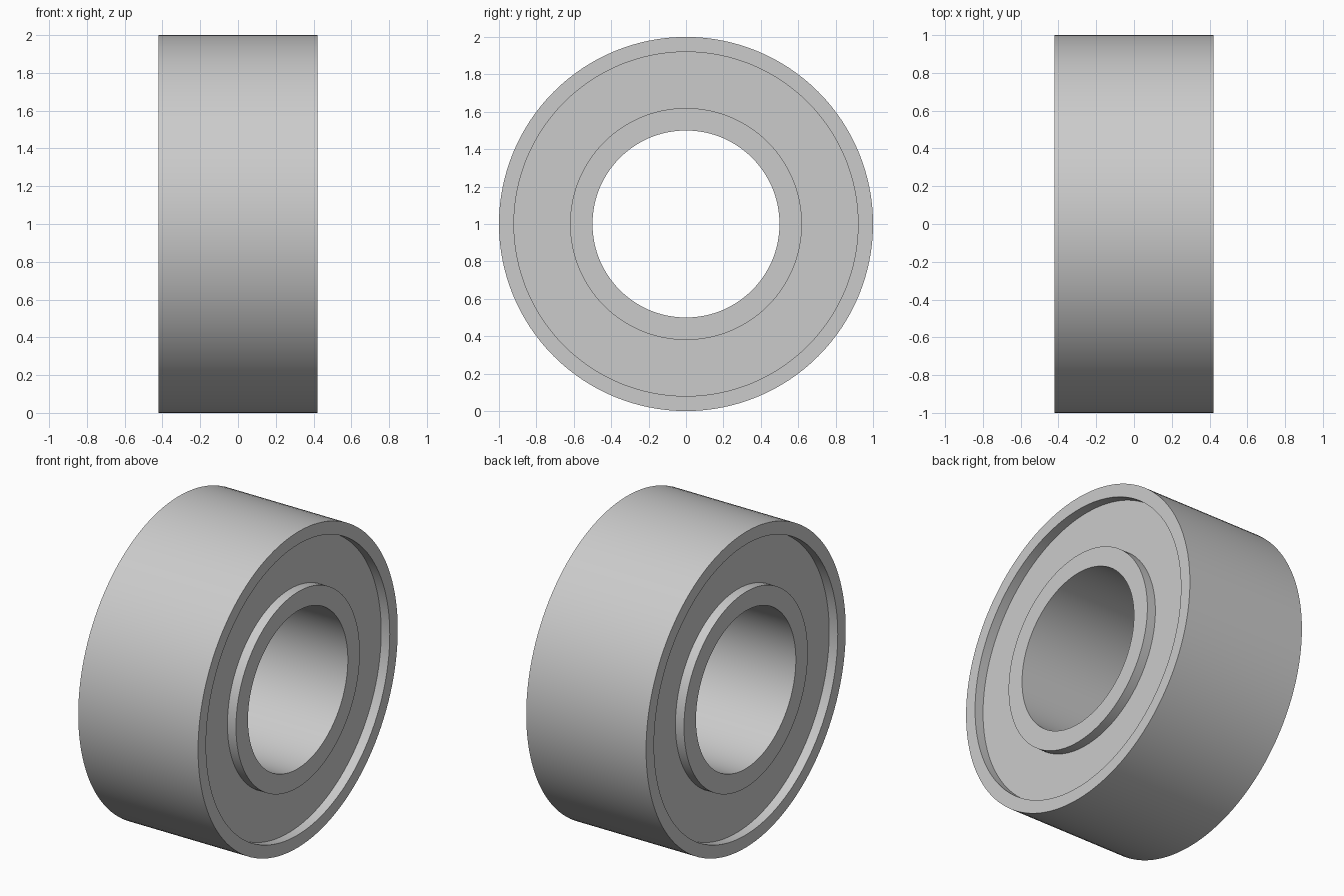
import bpy, bmesh, math

cube = bpy.data.objects.get("Cube")
if cube:
    bpy.data.objects.remove(cube, do_unlink=True)

SEGMENTS = 128
HALF_WIDTH, SHIELD_X = 0.42, 0.36
OUTER, OUTER_LIP, INNER_LIP, BORE = 1.0, 0.92, 0.62, 0.5

steel = bpy.data.materials.new("light_grey_steel")
steel.use_nodes = True
steel.diffuse_color = (0.6, 0.6, 0.6, 1)
steel.node_tree.nodes["Principled BSDF"].inputs["Base Color"].default_value = (0.6, 0.6, 0.6, 1)


def lathe(name, profile):
    """Revolve (x, radius) points around the x axis."""
    bm = bmesh.new()
    rings = []
    for x, r in profile:
        angles = [2 * math.pi * j / SEGMENTS for j in range(SEGMENTS)]
        rings.append([bm.verts.new((x, r * math.cos(a), r * math.sin(a))) for a in angles])
    for a, b in zip(rings, rings[1:]):
        for j in range(SEGMENTS):
            k = (j + 1) % SEGMENTS
            bm.faces.new((a[j], b[j], b[k], a[k]))
    mesh = bpy.data.meshes.new(name)
    bm.to_mesh(mesh)
    bm.free()
    mesh.materials.append(steel)
    obj = bpy.data.objects.new(name, mesh)
    obj.location.z = OUTER
    bpy.context.collection.objects.link(obj)
    bpy.ops.object.select_all(action="DESELECT")
    obj.select_set(True)
    bpy.context.view_layer.objects.active = obj
    bpy.ops.object.shade_smooth_by_angle(angle=math.radians(30))
    return obj


# Outer race with a raised lip at both ends
lathe("outer_race", [(SHIELD_X, OUTER_LIP), (HALF_WIDTH, OUTER_LIP), (HALF_WIDTH, OUTER),
                     (-HALF_WIDTH, OUTER), (-HALF_WIDTH, OUTER_LIP), (-SHIELD_X, OUTER_LIP)])

# Inner race around the bore
lathe("inner_race", [(-SHIELD_X, INNER_LIP), (-HALF_WIDTH, INNER_LIP), (-HALF_WIDTH, BORE),
                     (HALF_WIDTH, BORE), (HALF_WIDTH, INNER_LIP), (SHIELD_X, INNER_LIP)])

# Recessed shields closing the gap between the races
lathe("left_shield", [(SHIELD_X, INNER_LIP), (SHIELD_X, OUTER_LIP)])
lathe("right_shield", [(-SHIELD_X, OUTER_LIP), (-SHIELD_X, INNER_LIP)])
